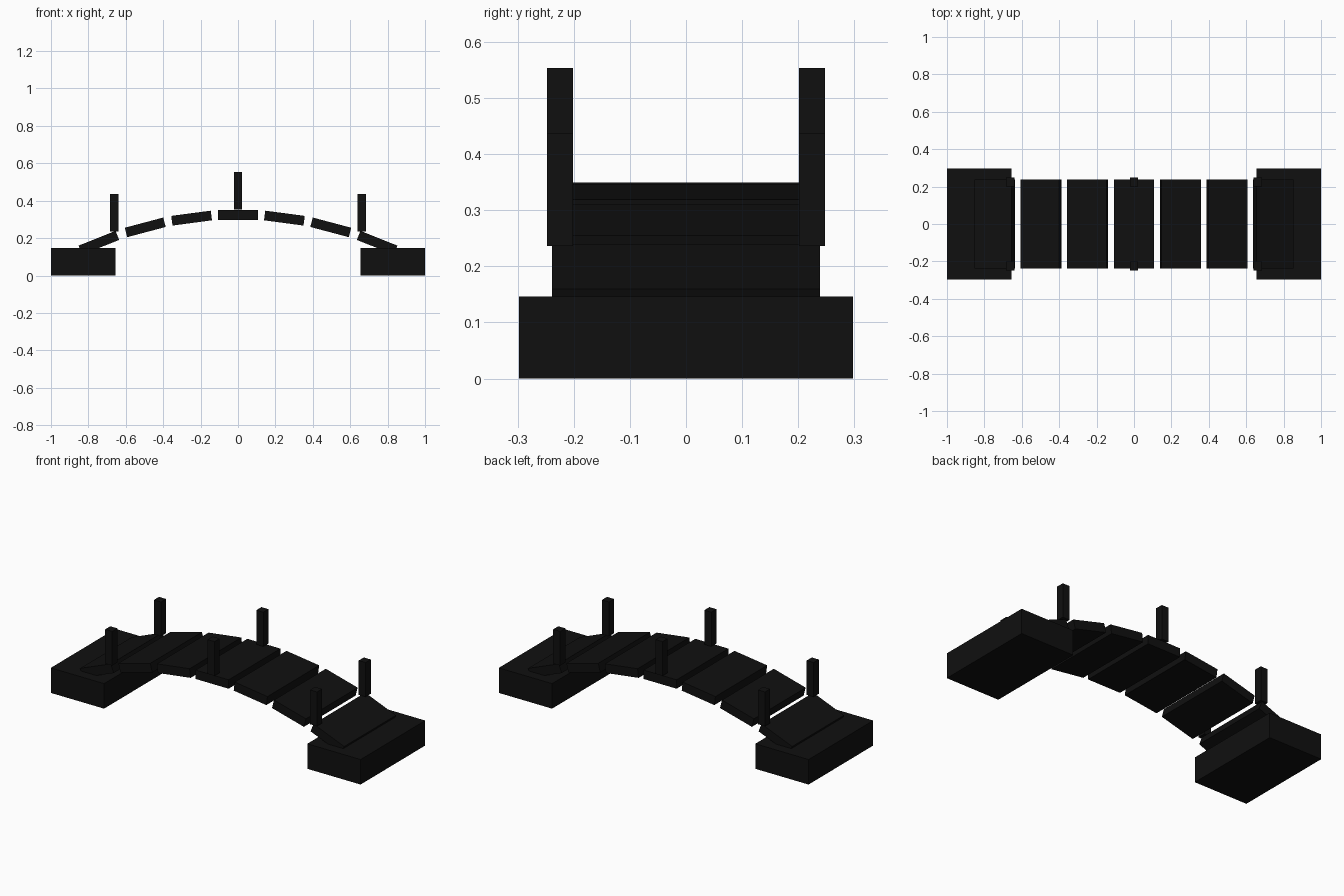
import bpy, math

if "Cube" in bpy.data.objects:
    bpy.data.objects.remove(bpy.data.objects["Cube"])

mat = bpy.data.materials.new("dark_stone")
mat.diffuse_color = (0.005, 0.005, 0.005, 1)
mat.use_nodes = True
mat.node_tree.nodes["Principled BSDF"].inputs["Base Color"].default_value = mat.diffuse_color


def box(name, size, loc, pitch=0.0):
    bpy.ops.mesh.primitive_cube_add(size=1, location=loc, rotation=(0, pitch, 0))
    ob = bpy.context.object
    ob.name = name
    ob.scale = size
    ob.data.materials.append(mat)
    return ob


# Bridge arc: a shallow parabola
CROWN, CURVE = 0.3235, 0.268


def arc_z(x):
    return CROWN - CURVE * x * x


# Abutment blocks at both ends
for side, label in ((-1, "left"), (1, "right")):
    box(f"abutment_{label}", (0.344, 0.596, 0.146), (side * 0.828, 0, 0.073))

# Deck slabs following the arc, each tilted to its slope
for i in range(-3, 4):
    x = i * 0.248
    box(f"deck_slab_{i + 4}", (0.213, 0.477, 0.052), (x, 0, arc_z(x)),
        math.atan(2 * CURVE * x))

# Railing posts in pairs at the ends and the crown
for x in (-0.661, 0, 0.661):
    for y in (-0.2245, 0.2245):
        box("railing_post", (0.045, 0.047, 0.2), (x, y, arc_z(x) + 0.03 + 0.1))
